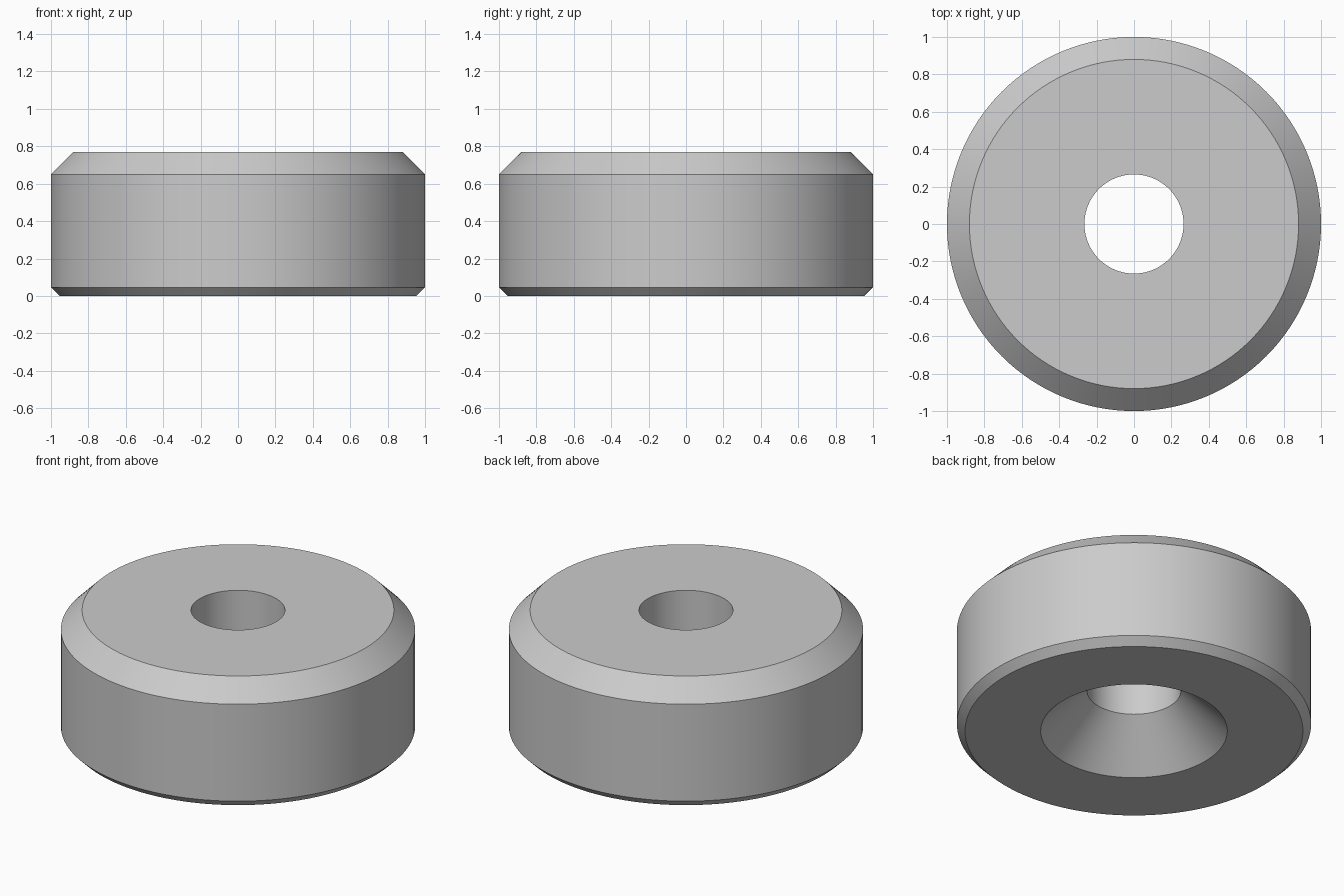
import bpy, math

if "Cube" in bpy.data.objects:
    bpy.data.objects.remove(bpy.data.objects["Cube"])

SEGMENTS = 128

# Closed cross-section (radius, height): bore, countersink, chamfered outside
profile = [
    (0.265, 0.77), (0.265, 0.262), (0.527, 0.0),
    (0.954, 0.0), (1.0, 0.046), (1.0, 0.65), (0.88, 0.77),
]

# Revolve the section around z
n = len(profile)
verts = [(r * math.cos(a), r * math.sin(a), z)
         for a in (2 * math.pi * i / SEGMENTS for i in range(SEGMENTS))
         for r, z in profile]
faces = []
for i in range(SEGMENTS):
    k = (i + 1) % SEGMENTS
    for j in range(n):
        m = (j + 1) % n
        faces.append((i * n + j, k * n + j, k * n + m, i * n + m))

mesh = bpy.data.meshes.new("countersunk_bushing")
mesh.from_pydata(verts, [], faces)

# Orient outward
import bmesh
bm = bmesh.new()
bm.from_mesh(mesh)
bmesh.ops.recalc_face_normals(bm, faces=bm.faces)
bm.to_mesh(mesh)
bm.free()

obj = bpy.data.objects.new("countersunk_bushing", mesh)
bpy.context.collection.objects.link(obj)

# Single plain grey
grey = bpy.data.materials.new("light_grey")
grey.diffuse_color = (0.6, 0.6, 0.6, 1)
grey.use_nodes = True
grey.node_tree.nodes["Principled BSDF"].inputs["Base Color"].default_value = grey.diffuse_color
mesh.materials.append(grey)

# Smooth round walls, sharp rims
bpy.context.view_layer.objects.active = obj
obj.select_set(True)
bpy.ops.object.shade_smooth_by_angle(angle=math.radians(30))
